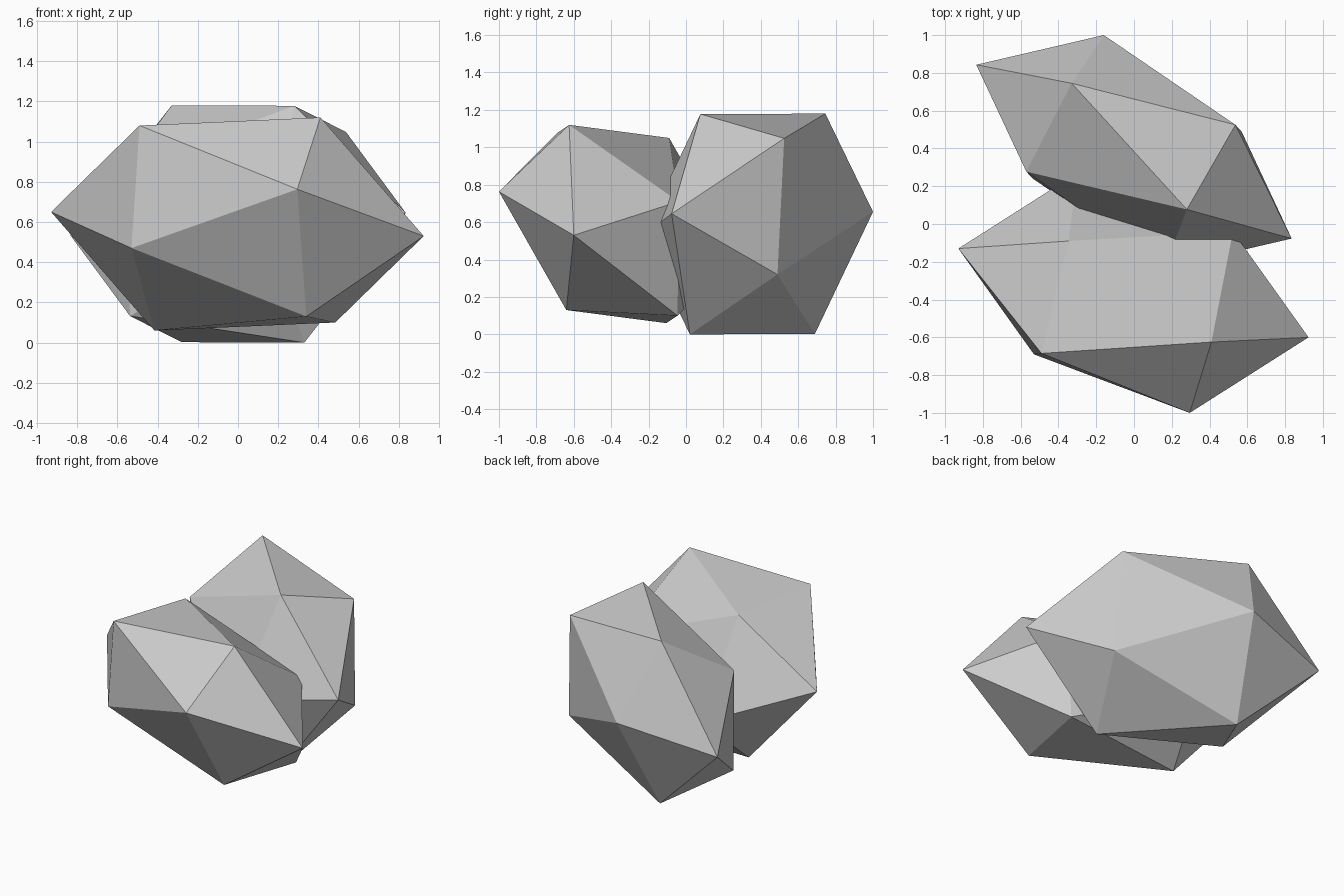
import bpy
import bmesh
from mathutils import Vector

if "Cube" in bpy.data.objects:
    bpy.data.objects.remove(bpy.data.objects["Cube"])


def faceted_rock(name, centre, corners):
    """Stretched icosahedron: six corners, each mirrored through the centre."""
    bm = bmesh.new()
    c = Vector(centre)
    for corner in corners:
        offset = Vector(corner) - c
        bm.verts.new(c + offset)
        bm.verts.new(c - offset)
    bmesh.ops.convex_hull(bm, input=bm.verts[:])
    bmesh.ops.recalc_face_normals(bm, faces=bm.faces[:])
    mesh = bpy.data.meshes.new(name)
    bm.to_mesh(mesh)
    bm.free()
    rock = bpy.data.objects.new(name, mesh)
    bpy.context.collection.objects.link(rock)
    return rock


# Front boulder
faceted_rock("front_rock", (-0.003, -0.365, 0.59), [
    (-0.93, -0.13, 0.65),
    (0.41, -0.625, 1.12),
    (-0.49, -0.685, 1.08),
    (0.295, -1.0, 0.763),
    (-0.53, -0.69, 0.47),
    (0.34, -0.64, 0.13),
])

# Back boulder, leaning into the front one
faceted_rock("back_rock", (0.0, 0.383, 0.59), [
    (0.835, -0.077, 0.645),
    (0.28, 0.077, 1.178),
    (-0.33, 0.745, 1.18),
    (0.537, 0.525, 1.048),
    (-0.16, 1.0, 0.655),
    (-0.57, 0.277, 0.86),
])
